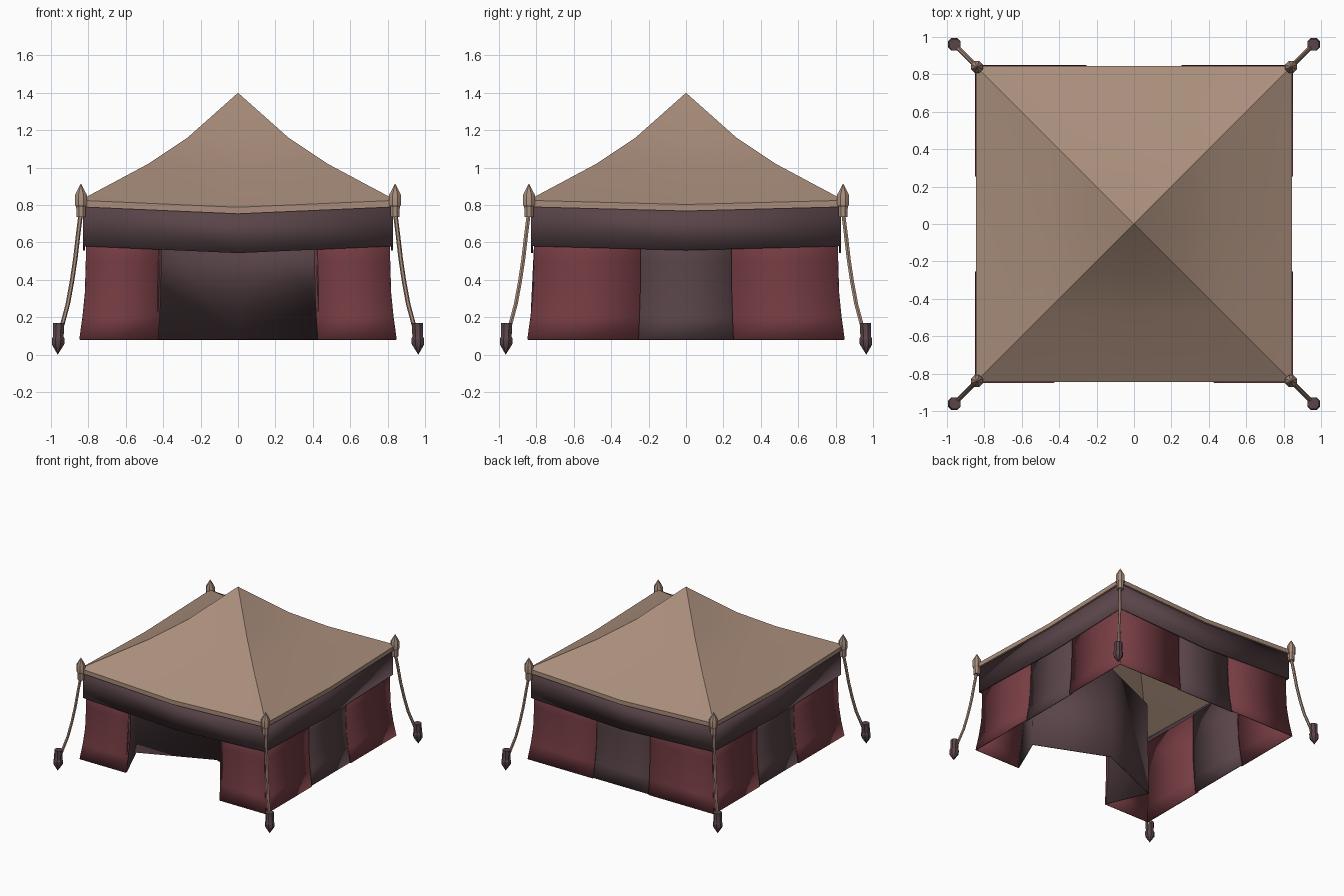
import bpy
import bmesh
from math import radians, pi
from mathutils import Matrix, Vector

cube = bpy.data.objects.get("Cube")
if cube:
    bpy.data.objects.remove(cube, do_unlink=True)


def material(name, rgb):
    m = bpy.data.materials.new(name)
    m.use_nodes = True
    m.diffuse_color = (*rgb, 1)
    m.node_tree.nodes["Principled BSDF"].inputs["Base Color"].default_value = (*rgb, 1)
    return m


BEIGE = material("beige canvas", (0.40, 0.27, 0.20))
RED = material("dark red cloth", (0.18, 0.046, 0.056))
PURPLE = material("dull purple cloth", (0.10, 0.058, 0.066))


def finish(name, bm, mat, angle=30, thickness=0):
    """Turn a bmesh into a shaded object, optionally with cloth thickness."""
    bmesh.ops.recalc_face_normals(bm, faces=bm.faces)
    mesh = bpy.data.meshes.new(name)
    bm.to_mesh(mesh)
    bm.free()
    mesh.materials.append(mat)
    ob = bpy.data.objects.new(name, mesh)
    bpy.context.collection.objects.link(ob)
    bpy.ops.object.select_all(action="DESELECT")
    bpy.context.view_layer.objects.active = ob
    ob.select_set(True)
    bpy.ops.object.shade_smooth_by_angle(angle=radians(angle))
    if thickness:
        mod = ob.modifiers.new("cloth", "SOLIDIFY")
        mod.thickness = thickness
        mod.offset = 0
    return ob


def loft(rows, closed=False):
    """Skin a list of equally long point rows."""
    bm = bmesh.new()
    grid = [[bm.verts.new(p) for p in row] for row in rows]
    n = len(rows[0])
    for a, b in zip(grid, grid[1:]):
        for i in range(n if closed else n - 1):
            j = (i + 1) % n
            bm.faces.new((a[i], a[j], b[j], b[i]))
    bmesh.ops.remove_doubles(bm, verts=bm.verts, dist=0.0001)
    return bm


def square_ring(half, z, sag):
    """Square loop whose side middles hang a little, most at front and back."""
    points = []
    for sx, sy in ((-1, -1), (0, -1), (1, -1), (1, 0), (1, 1), (0, 1), (-1, 1), (-1, 0)):
        drop = sag if sx == 0 else sag * 0.6 if sy == 0 else 0
        points.append((sx * half, sy * half, z - drop))
    return points


# Roof: concave pyramid with an eave band and an underside
roof_profile = [(0, 1.40, 0), (0.27, 1.16, 0.01), (0.48, 1.02, 0.02),
                (0.845, 0.825, 0.037), (0.845, 0.79, 0.037), (0.825, 0.79, 0.037),
                (0.48, 0.995, 0.02), (0.27, 1.135, 0.01), (0, 1.37, 0)]
finish("roof", loft([square_ring(*p) for p in roof_profile], True), BEIGE)

# Valance hanging beneath the eaves
finish("valance", loft([square_ring(0.825, 0.81, 0.037), square_ring(0.824, 0.58, 0.037)], True),
       PURPLE, thickness=0.01)

# Wall panels, flaring towards the ground
wall_profile = [(0.845, 0.08), (0.828, 0.2), (0.815, 0.33), (0.81, 0.5), (0.81, 0.74)]


def wall_panel(name, turn, u0, u1, mat, inset=0):
    rows = []
    for half, z in wall_profile:
        rows.append([(u * half, -half + inset, z) for u in (u0, (u0 + u1) / 2, u1)])
    bm = loft(rows)
    bm.transform(Matrix.Rotation(turn * pi / 2, 4, "Z"))
    finish(name, bm, mat, thickness=0.008)


for turn, side in enumerate(("front", "left", "back", "right")):
    gap = 0.505 if side == "front" else 0.3
    wall_panel(side + "_wall_a", turn, -1, -gap, RED)
    wall_panel(side + "_wall_b", turn, gap, 1, RED)
    if side != "front":
        wall_panel(side + "_middle_panel", turn, -gap - 0.02, gap + 0.02, PURPLE, 0.01)

# Entrance curtain folded back into the tent
bottom = [(0.43, -0.835), (0.57, -0.51), (0, -0.27), (-0.57, -0.51), (-0.43, -0.835)]
curtain_rows = [[(x, y, 0.08) for x, y in bottom],
                [(x * 0.97, max(y, -0.805), 0.72 if y < -0.8 else 0.85) for x, y in bottom]]
finish("entrance_curtain", loft(curtain_rows), PURPLE, angle=60, thickness=0.008)


def turned(name, profile, x, y, mat, lean=0):
    """Eight sided turned part, with its axis leaning outwards."""
    rows = []
    for r, z in profile:
        rows.append([Vector((r, 0, z)) @ Matrix.Rotation(i * pi / 4 + pi / 8, 3, "Z")
                     for i in range(8)])
    bm = loft(rows, True)
    bm.transform(Matrix.Translation((x, y, 0)))
    for v in bm.verts:
        v.co.x += lean * v.co.z * (1 if x > 0 else -1)
        v.co.y += lean * v.co.z * (1 if y > 0 else -1)
    finish(name, bm, mat)


# Corner posts, guy ropes and pegs
post = [(0, 0.735), (0.026, 0.735), (0.027, 0.79), (0.034, 0.80), (0.034, 0.855), (0, 0.915)]
peg = [(0, 0), (0.036, 0.055), (0.037, 0.085), (0.031, 0.095), (0.033, 0.17), (0, 0.17)]
rope = [(0.84, 0.76), (0.855, 0.64), (0.87, 0.51), (0.888, 0.39), (0.91, 0.27), (0.945, 0.14)]
for sx, horizontal in ((1, "left"), (-1, "right")):
    for sy, depth in ((-1, "front"), (1, "back")):
        label = depth + "_" + horizontal
        turned(label + "_post", post, sx * 0.84, sy * 0.84, BEIGE)
        turned(label + "_peg", peg, sx * 0.964, sy * 0.964, PURPLE, -0.03)
        rings = []
        for d, z in rope:
            rings.append([(sx * d + 0.012 * a, sy * d + 0.012 * b, z)
                          for a, b in ((1, 0), (0.5, 0.87), (-0.5, 0.87),
                                       (-1, 0), (-0.5, -0.87), (0.5, -0.87))])
        finish(label + "_rope", loft(rings, True), BEIGE, angle=40)
